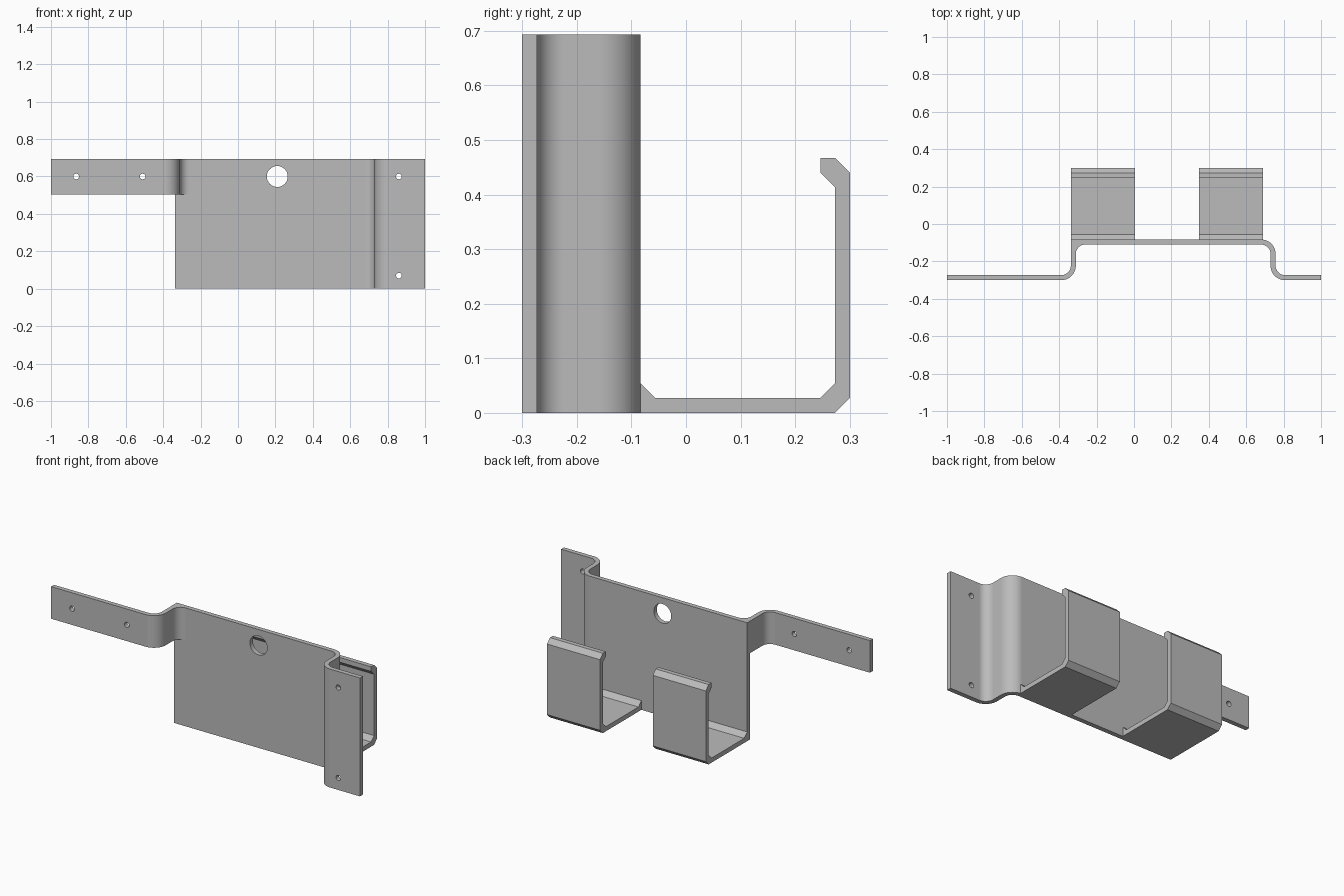
import bpy, bmesh, math
from mathutils import Matrix, Vector

cube = bpy.data.objects.get("Cube")
if cube:
    bpy.data.objects.remove(cube, do_unlink=True)

T = 0.027              # sheet thickness
RI = 0.05              # inner bend radius
RO = RI + T            # outer bend radius
FRONT, PLATE = -0.30, -0.11   # front surfaces of the flanges and the plate
HEIGHT = 0.693
LEFT_X, WALL_X = -0.338, 0.73

steel = bpy.data.materials.new("grey steel")
steel.use_nodes = True
GREY = (0.5, 0.5, 0.5, 1)
steel.diffuse_color = GREY
steel.node_tree.nodes["Principled BSDF"].inputs["Base Color"].default_value = GREY


def arc(cx, cy, r, start, end, steps=14):
    angles = [math.radians(start + (end - start) * i / steps) for i in range(steps + 1)]
    return [(cx + r * math.cos(a), cy + r * math.sin(a)) for a in angles]


def add_object(name, bm):
    bmesh.ops.recalc_face_normals(bm, faces=bm.faces)
    mesh = bpy.data.meshes.new(name)
    bm.to_mesh(mesh)
    bm.free()
    mesh.materials.append(steel)
    ob = bpy.data.objects.new(name, mesh)
    bpy.context.collection.objects.link(ob)
    return ob


def extrude(name, points, offset):
    """Fill a closed outline and sweep it along offset."""
    bm = bmesh.new()
    face = bm.faces.new([bm.verts.new(p) for p in points])
    swept = bmesh.ops.extrude_face_region(bm, geom=[face])
    verts = [v for v in swept["geom"] if isinstance(v, bmesh.types.BMVert)]
    bmesh.ops.translate(bm, verts=verts, vec=Vector(offset))
    return add_object(name, bm)


def drill(ob, holes):
    """Cut round holes (x, z, radius) straight through along y."""
    bm = bmesh.new()
    for x, z, r in holes:
        place = Matrix.Translation((x, -0.2, z)) @ Matrix.Rotation(math.pi / 2, 4, 'X')
        bmesh.ops.create_cone(bm, cap_ends=True, segments=40, radius1=r, radius2=r,
                              depth=0.5, matrix=place)
    cutter = add_object("hole_cutter", bm)
    cutter.hide_render = True
    mod = ob.modifiers.new("holes", 'BOOLEAN')
    mod.operation = 'DIFFERENCE'
    mod.solver = 'EXACT'
    mod.object = cutter
    bpy.context.view_layer.objects.active = ob
    bpy.ops.object.modifier_apply(modifier=mod.name)
    bpy.data.objects.remove(cutter, do_unlink=True)


def smooth(ob):
    bpy.ops.object.select_all(action='DESELECT')
    ob.select_set(True)
    bpy.context.view_layer.objects.active = ob
    bpy.ops.object.shade_smooth_by_angle(angle=math.radians(30))
    mod = ob.modifiers.new("flat_panels", 'WEIGHTED_NORMAL')
    mod.keep_sharp = True


LOW_Y, HIGH_Y = FRONT + RO, PLATE - RI   # bend centre lines

# Main plate with its S-bend and full-height side flange
outline = [(LEFT_X, PLATE)]
outline += arc(WALL_X - RI, HIGH_Y, RI, 90, 0)
outline += arc(WALL_X + RO, LOW_Y, RO, 180, 270)
outline += [(1, FRONT), (1, FRONT + T)]
outline += arc(WALL_X + RO, LOW_Y, RI, 270, 180)
outline += arc(WALL_X - RI, HIGH_Y, RO, 0, 90)
outline += [(LEFT_X, PLATE + T)]
plate = extrude("back_plate", [(x, y, 0) for x, y in outline], (0, 0, HEIGHT))
drill(plate, [(0.21, 0.6, 0.056), (0.86, 0.6, 0.015), (0.86, 0.07, 0.015)])
smooth(plate)

# Short mounting arm, bent forward from the plate's edge
inner_x = LEFT_X + T
outline = [(-1, FRONT)]
outline += arc(inner_x - RO, LOW_Y, RO, 270, 360)
outline += arc(inner_x + RI, HIGH_Y, RI, 180, 90)
outline += [(LEFT_X, PLATE)]
outline += arc(inner_x - RO, LOW_Y, RI, 0, -90)
outline += [(-1, FRONT + T)]
arm = extrude("mounting_arm", [(x, y, 0.505) for x, y in outline], (0, 0, HEIGHT - 0.505))
drill(arm, [(-0.865, 0.6, 0.015), (-0.51, 0.6, 0.015)])
smooth(arm)

# Two chamfered hooks behind the plate
back, top, root = 0.30, 0.467, PLATE + T
hook = [(root, 0), (back - T, 0), (back, T), (back, top - T), (back - T, top),
        (back - 2 * T, top), (back - 2 * T, top - T), (back - T, top - 2 * T),
        (back - T, 2 * T), (back - 2 * T, T), (root + T, T), (root, 2 * T)]
for name, x in (("right_hook", LEFT_X), ("left_hook", 0.347)):
    extrude(name, [(x, y, z) for y, z in hook], (0.343, 0, 0))
